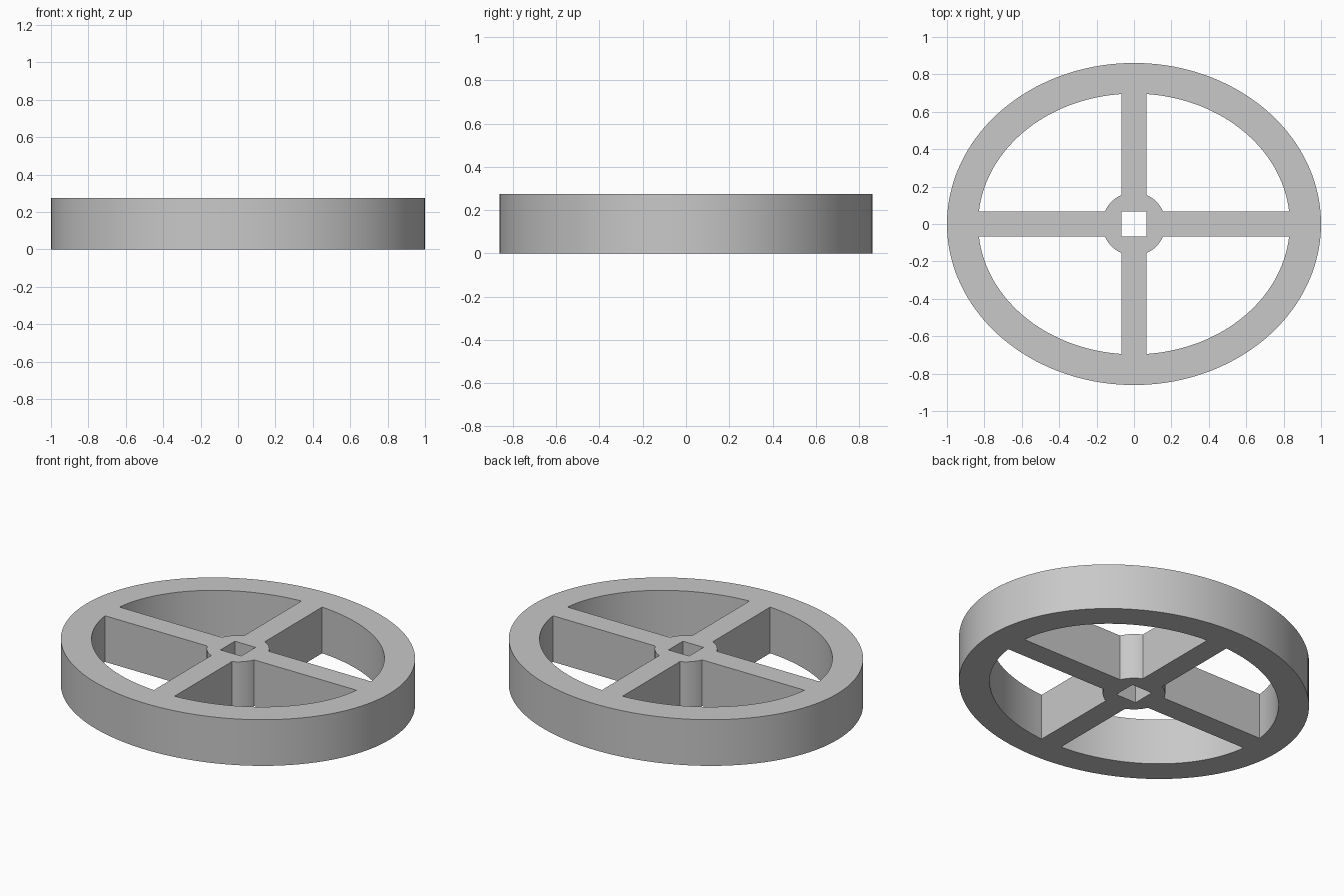
import bpy, bmesh
from math import sin, cos, asin, acos, pi, radians

if "Cube" in bpy.data.objects:
    bpy.data.objects.remove(bpy.data.objects["Cube"], do_unlink=True)

HEIGHT = 0.275
OUTER = (1.0, 0.861)      # rim half-axes
INNER = (0.833, 0.697)
HUB = (0.169, 0.169)
HALF = 0.068              # half width of spokes and of the square bore


def arc(axes, start, end, steps):
    a, b = axes
    angles = [start + (end - start) * i / steps for i in range(steps + 1)]
    return [(a * cos(t), b * sin(t)) for t in angles]


def sector_arc(axes, steps):
    """Quarter arc trimmed where it meets the two neighbouring spokes."""
    return arc(axes, asin(HALF / axes[1]), acos(HALF / axes[0]), steps)


def add_loop(curve, points):
    spline = curve.splines.new('POLY')
    spline.points.add(len(points) - 1)
    for p, (x, y) in zip(spline.points, points):
        p.co = (x, y, 0, 1)
    spline.use_cyclic_u = True


# Filled flat profile: rim outline, four openings between spokes, square bore
profile = bpy.data.curves.new("spoked_wheel", 'CURVE')
profile.dimensions = '2D'
profile.fill_mode = 'BOTH'
profile.extrude = HEIGHT / 2
add_loop(profile, arc(OUTER, 0, 2 * pi, 144)[:-1])
opening = sector_arc(INNER, 36) + sector_arc(HUB, 12)[::-1]
for sx in (1, -1):
    for sy in (1, -1):
        add_loop(profile, [(sx * x, sy * y) for x, y in opening])
add_loop(profile, [(HALF, HALF), (-HALF, HALF), (-HALF, -HALF), (HALF, -HALF)])

wheel = bpy.data.objects.new("spoked_wheel", profile)
bpy.context.collection.objects.link(wheel)
bpy.ops.object.select_all(action='DESELECT')
wheel.select_set(True)
bpy.context.view_layer.objects.active = wheel
bpy.ops.object.convert(target='MESH')
wheel = bpy.context.object

# Weld caps to walls and stand the wheel on the ground
bm = bmesh.new()
bm.from_mesh(wheel.data)
bmesh.ops.remove_doubles(bm, verts=bm.verts, dist=0.0001)
bmesh.ops.translate(bm, verts=bm.verts, vec=(0, 0, HEIGHT / 2))
bmesh.ops.recalc_face_normals(bm, faces=bm.faces)
bm.to_mesh(wheel.data)
bm.free()
bpy.ops.object.shade_smooth_by_angle(angle=radians(30))

# Plain grey
grey = bpy.data.materials.new("light_grey")
grey.use_nodes = True
colour = (0.58, 0.58, 0.58, 1)
grey.diffuse_color = colour
grey.node_tree.nodes["Principled BSDF"].inputs["Base Color"].default_value = colour
wheel.data.materials.clear()
wheel.data.materials.append(grey)
